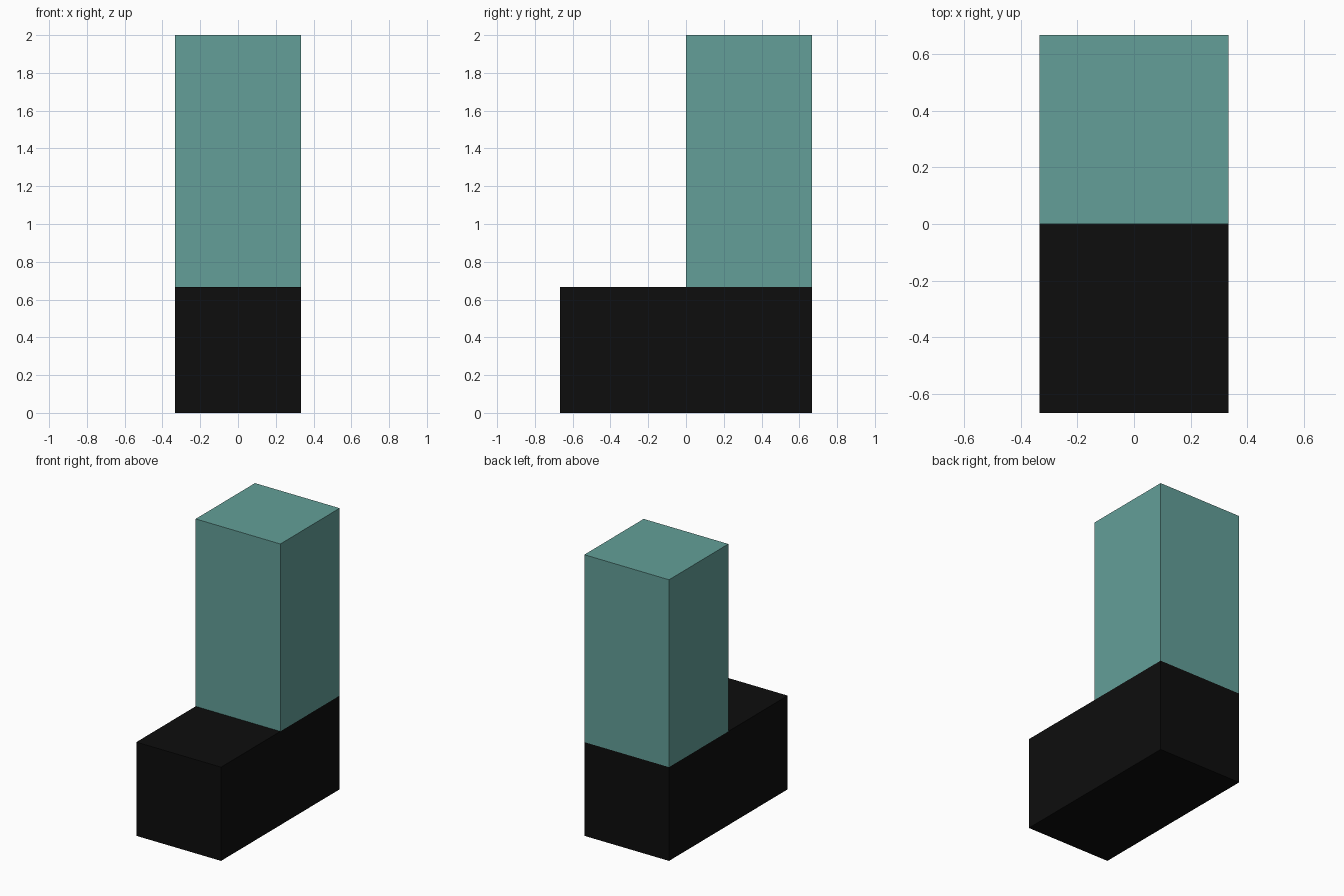
import bpy
import bmesh
from mathutils import Matrix, Vector

if "Cube" in bpy.data.objects:
    bpy.data.objects.remove(bpy.data.objects["Cube"])

UNIT = 2 / 3  # edge of one cube module


def material(name, rgb):
    mat = bpy.data.materials.new(name)
    mat.diffuse_color = (*rgb, 1.0)
    mat.use_nodes = True
    mat.node_tree.nodes["Principled BSDF"].inputs["Base Color"].default_value = mat.diffuse_color
    return mat


def box(name, low, high, mat):
    low, high = Vector(low), Vector(high)
    bm = bmesh.new()
    bmesh.ops.create_cube(
        bm, size=1.0,
        matrix=Matrix.Translation((low + high) / 2) @ Matrix.Diagonal((*(high - low), 1.0)))
    mesh = bpy.data.meshes.new(name)
    bm.to_mesh(mesh)
    bm.free()
    mesh.materials.append(mat)
    obj = bpy.data.objects.new(name, mesh)
    bpy.context.collection.objects.link(obj)
    return obj


black = material("black", (0.004, 0.004, 0.004))
teal = material("muted teal", (0.125, 0.347, 0.315))

# Base: two modules deep, one high
box("base", (-UNIT / 2, -UNIT, 0), (UNIT / 2, UNIT, UNIT), black)

# Tower: two modules high, on the rear half of the base
box("tower", (-UNIT / 2, 0, UNIT), (UNIT / 2, UNIT, 3 * UNIT), teal)
